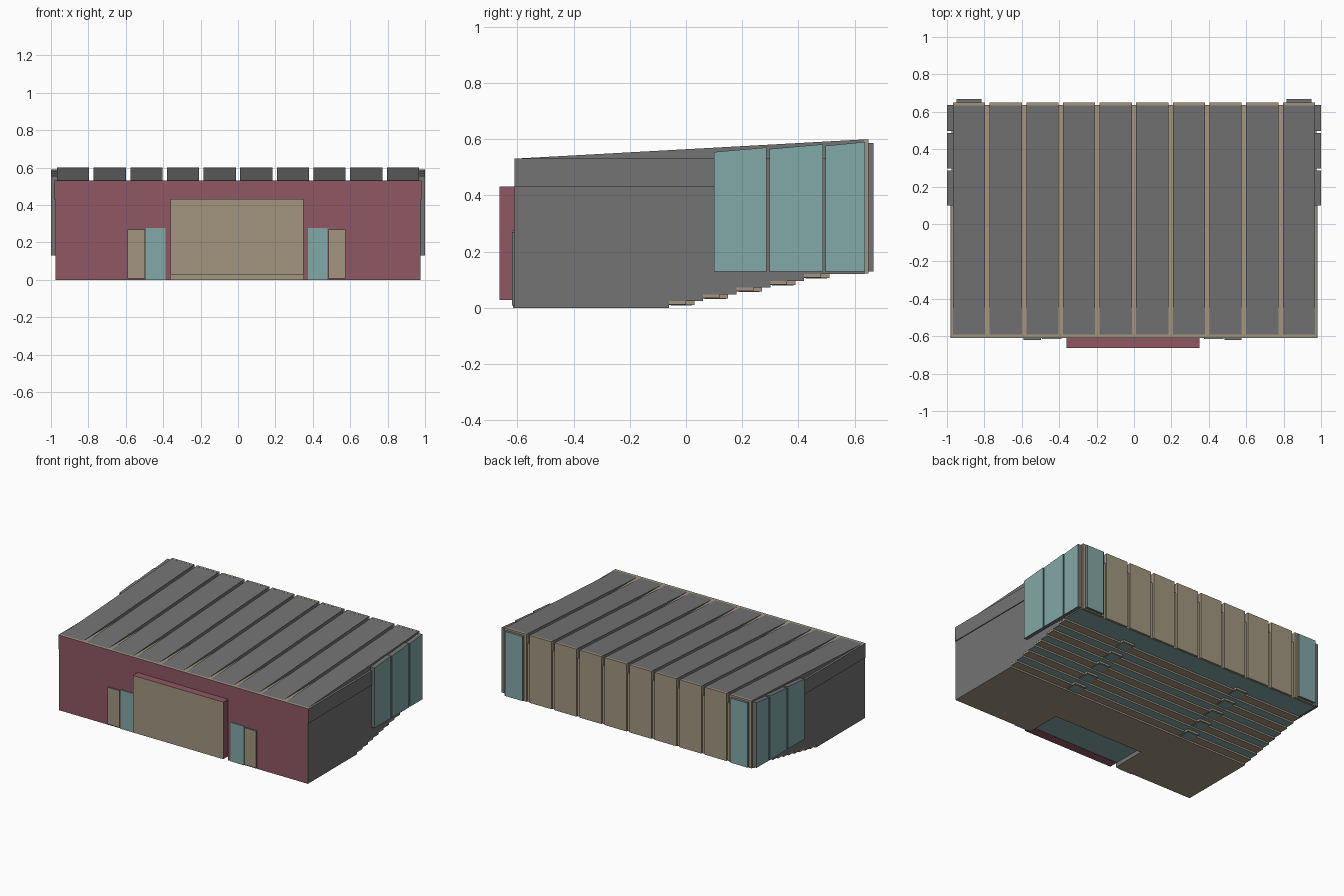
import bpy, bmesh

if "Cube" in bpy.data.objects:
    bpy.data.objects.remove(bpy.data.objects["Cube"])


def srgb(r, g, b):
    return tuple((c / 255 / 12.92) if c < 10 else ((c / 255 + 0.055) / 1.055) ** 2.4 for c in (r, g, b)) + (1,)


def material(name, *rgb):
    m = bpy.data.materials.new(name)
    m.diffuse_color = srgb(*rgb)
    m.use_nodes = True
    m.node_tree.nodes["Principled BSDF"].inputs["Base Color"].default_value = m.diffuse_color
    return m


GREY = material("grey_cladding", 115, 115, 115)
RED = material("dull_red", 143, 87, 99)
TAN = material("tan_panel", 162, 150, 127)
TEAL = material("teal_glass", 130, 168, 168)
MATS = [GREY, RED, TAN, TEAL]
G, R, T, B = range(4)


def extrude(name, profile, x0, x1, rule):
    """Extrude a (y, z) profile along x and colour its faces by rule(normal, centre)."""
    bm = bmesh.new()
    a = [bm.verts.new((x0, y, z)) for y, z in profile]
    b = [bm.verts.new((x1, y, z)) for y, z in profile]
    bm.faces.new(a)
    bm.faces.new(b[::-1])
    n = len(profile)
    for i in range(n):
        j = (i + 1) % n
        bm.faces.new((a[j], a[i], b[i], b[j]))
    bmesh.ops.recalc_face_normals(bm, faces=bm.faces)
    me = bpy.data.meshes.new(name)
    for m in MATS:
        me.materials.append(m)
    for f in bm.faces:
        f.material_index = rule(f.normal, f.calc_center_median())
    bm.to_mesh(me)
    bm.free()
    ob = bpy.data.objects.new(name, me)
    bpy.context.collection.objects.link(ob)
    return ob


def box(name, x, y, z, rule):
    if isinstance(rule, int):
        k = rule
        rule = lambda n, c: k
    x = sorted(x)
    return extrude(name, [(y[0], z[0]), (y[1], z[0]), (y[1], z[1]), (y[0], z[1])], x[0], x[1], rule)


def roof_z(y):
    return 0.53 + (y + 0.61) * 0.07 / 1.255


# Main hall: stepped underside for the raked floor
STEPS = [(-0.06 + 0.12 * i, 0.024 * (i + 1)) for i in range(5)]


def hall_rule(n, c):
    if n.y < -0.9:
        return R if c.y < -0.6 else T
    if abs(n.x) > 0.9:
        return G
    if n.z < -0.9:
        return T if c.z < 0.01 else B
    return T


def hall(name, x0, x1, start):
    prof = list(start)
    level = 0.0
    for y, z in STEPS:
        prof += [(y, level), (y, z)]
        level = z
    prof += [(0.636, level), (0.636, 0.532), (-0.61, 0.532)]
    extrude(name, prof, x0, x1, hall_rule)


hall("hall_left", -0.975, -0.36, [(-0.61, 0)])
hall("hall_middle", -0.36, 0.35, [(-0.61, 0.03), (-0.36, 0.03), (-0.36, 0)])
hall("hall_right", 0.35, 0.975, [(-0.61, 0)])

# Beams under each step, and aisle step boxes
for y, z in STEPS:
    box("step_beam", (-0.974, 0.974), (y, y + 0.06), (z - 0.012, z + 0.001), T)
    for s in (-1, 1):
        x = s * 0.47
        box("aisle_step", (x - 0.045, x + 0.045), (y - 0.002, y + 0.09), (z - 0.014, z), T)
        box("aisle_step_inset", (x - 0.037, x + 0.037), (y + 0.006, y + 0.082), (z - 0.0155, z - 0.002), B)

# Roof wedges and back wall panels, one per bay
PITCH = 0.196
for i in range(10):
    x = (i - 4.5) * PITCH
    x0, x1 = x - 0.086, x + 0.086
    extrude("roof_panel", [(-0.61, 0.525), (0.634, 0.525), (0.634, roof_z(0.634)), (-0.61, 0.531)],
            x0, x1, lambda n, c: G)
    box("back_panel", (x0, x1), (0.634, 0.649), (0.122, 0.6), T)

for s in (-1, 1):
    # Upper side wall, slightly proud of the lower wall
    box("upper_side_wall", (s * 0.97, s * 0.981), (-0.61, 0.1), (0.43, 0.532),
        lambda n, c: R if n.y < -0.9 else G)
    # Side windows with sloping tops
    for y0, y1 in ((0.1, 0.287), (0.297, 0.487), (0.497, 0.637)):
        extrude("side_window", [(y0, 0.13), (y1, 0.13), (y1, roof_z(y1) - 0.009), (y0, roof_z(y0) - 0.015)],
                *sorted((s * 0.96, s * 1.0)), lambda n, c: B if abs(n.x) > 0.9 else G)
    # Back corner windows
    box("back_window", (s * 0.815, s * 0.95), (0.64, 0.668), (0.13, 0.587),
        lambda n, c: B if n.y > 0.9 else G)
    # Front doors: glazed leaf and tan side panel
    d = -0.007
    box("glazed_door", (s * 0.38 + d, s * 0.485 + d), (-0.615, -0.6), (0, 0.276), B)
    box("side_door", (s * 0.49 + d, s * 0.583 + d), (-0.619, -0.6), (0.008, 0.27),
        lambda n, c: T if n.y < -0.9 else G)

# Projecting stage box
box("stage_box", (-0.36, 0.35), (-0.664, -0.6), (0.028, 0.432), lambda n, c: T if n.y < -0.9 else R)
